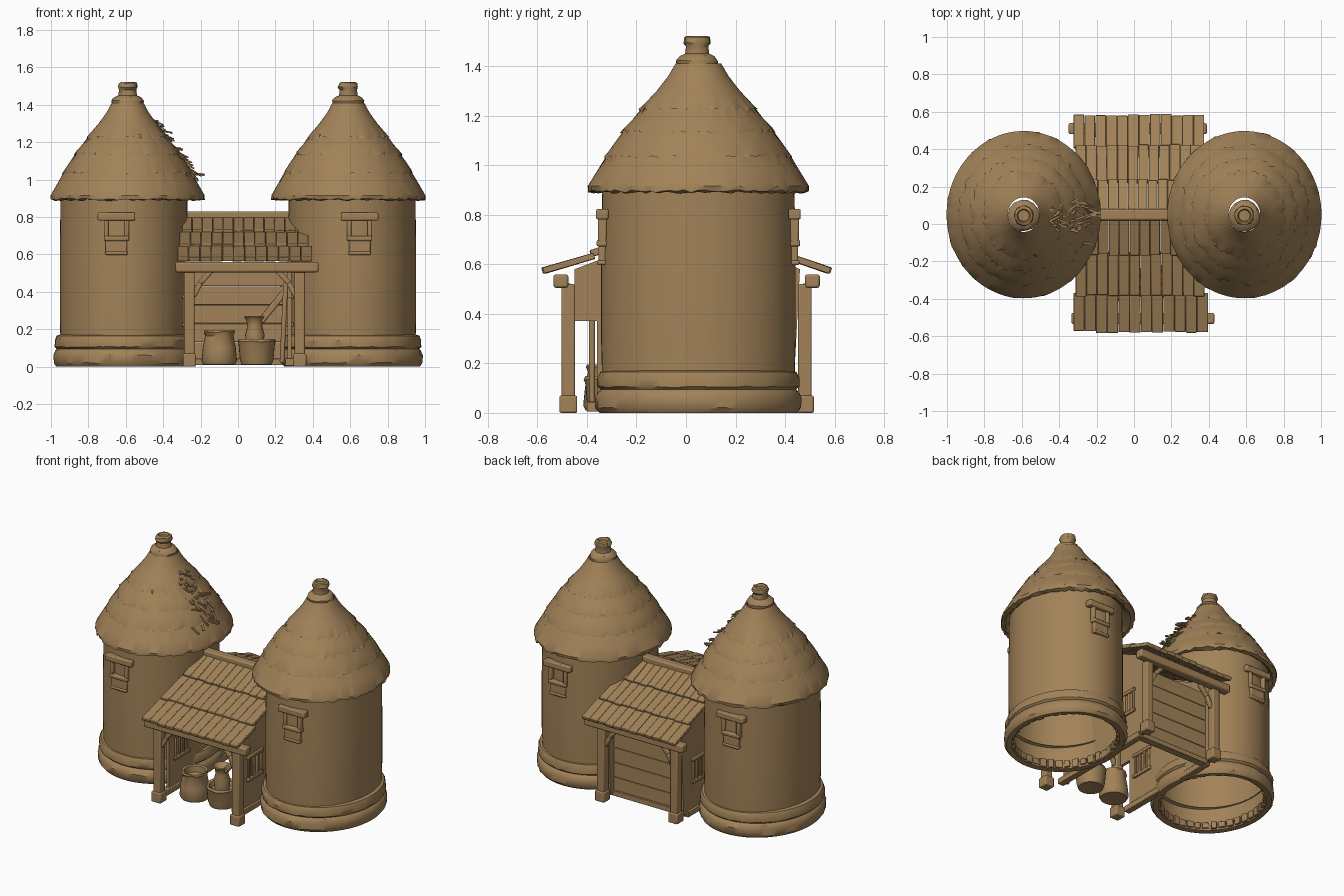
import bpy, bmesh, math, random
from mathutils import Vector, Matrix

if "Cube" in bpy.data.objects:
    bpy.data.objects.remove(bpy.data.objects["Cube"])
random.seed(4)

CLAY = bpy.data.materials.new("clay_brown")
CLAY.diffuse_color = (0.36, 0.225, 0.098, 1)
CLAY.use_nodes = True
CLAY.node_tree.nodes["Principled BSDF"].inputs["Base Color"].default_value = CLAY.diffuse_color


def finish(name, bm, smooth=True, bevel=0.0):
    bmesh.ops.recalc_face_normals(bm, faces=bm.faces)
    me = bpy.data.meshes.new(name)
    bm.to_mesh(me)
    bm.free()
    ob = bpy.data.objects.new(name, me)
    bpy.context.collection.objects.link(ob)
    me.materials.append(CLAY)
    if bevel:
        mod = ob.modifiers.new("bevel", 'BEVEL')
        mod.width, mod.segments = bevel, 2
    if smooth:
        bpy.ops.object.select_all(action='DESELECT')
        ob.select_set(True)
        bpy.context.view_layer.objects.active = ob
        bpy.ops.object.shade_smooth_by_angle(angle=math.radians(35))
    return ob


def lathe(name, prof, center, ratio=1.0, n=64, jitter=None, cap=False):
    """Revolve (radius, z) points; ratio stretches y; jitter roughens listed rows."""
    bm = bmesh.new()
    rows = []
    for i, (r, z) in enumerate(prof):
        row = []
        for k in range(n):
            a = 2 * math.pi * k / n
            j = (jitter or {}).get(i, 0)
            rr = r + random.uniform(-j, j)
            row.append(bm.verts.new((center[0] + rr * math.cos(a),
                                     center[1] + rr * ratio * math.sin(a),
                                     z + random.uniform(-j, j))))
        rows.append(row)
    for a, b in zip(rows, rows[1:]):
        for k in range(n):
            bm.faces.new((a[k], a[(k + 1) % n], b[(k + 1) % n], b[k]))
    if cap:
        bm.faces.new(rows[-1])
    return finish(name, bm)


def add_box(bm, c, size, rot=None):
    m = Matrix.Translation(c) @ (rot or Matrix()) @ Matrix.Diagonal((*size, 1))
    bmesh.ops.create_cube(bm, size=1, matrix=m)


def add_beam(bm, a, b, w, h):
    a, b = Vector(a), Vector(b)
    d = b - a
    add_box(bm, (a + b) / 2, (w, h, d.length), d.to_track_quat('Z', 'Y').to_matrix().to_4x4())


# Towers: wall, stone foot, layered thatch roof, windows
ROOF = [(0.335, 0.93), (0.385, 0.89), (0.41, 0.895), (0.412, 0.915), (0.375, 0.98), (0.335, 1.045),
        (0.345, 1.03), (0.338, 1.05), (0.305, 1.10), (0.272, 1.145),
        (0.284, 1.13), (0.276, 1.15), (0.24, 1.19), (0.205, 1.235),
        (0.215, 1.222), (0.207, 1.24), (0.155, 1.30), (0.112, 1.36), (0.085, 1.41)]
LIPS = {1: .006, 2: .006, 5: .004, 6: .008, 9: .004, 10: .008, 13: .004, 14: .008}
FINIAL = [(0.06, 1.39), (0.082, 1.395), (0.085, 1.42), (0.072, 1.44), (0.05, 1.45), (0.046, 1.48),
          (0.054, 1.495), (0.05, 1.515), (0.036, 1.522), (0.03, 1.505)]
FOOT = [(0.325, 0.04), (0.33, 0.004), (0.362, 0.0), (0.376, 0.02), (0.378, 0.06), (0.366, 0.088),
        (0.358, 0.094), (0.37, 0.105), (0.371, 0.14), (0.36, 0.165), (0.335, 0.174)]
for s, side in ((-1, "left"), (1, "right")):
    cx = 0.61 * s
    lathe(side + "_tower_wall", [(0.337, 0.02), (0.343, 0.3), (0.343, 0.6), (0.338, 0.95)],
          (cx, 0.05), 1.145)
    lathe(side + "_tower_foot", FOOT, (cx, 0.05), 1.1, jitter={3: .003, 4: .004, 7: .003, 8: .004})
    lathe(side + "_thatch_roof", ROOF, (0.59 * s, 0.05), 1.085, n=96, jitter=LIPS)
    lathe(side + "_roof_finial", FINIAL, (0.59 * s, 0.045), 1.0, n=14,
          jitter={2: .004, 6: .004, 7: .004}, cap=True)
    # foundation stones lining the open underside
    bm = bmesh.new()
    for k in range(40):
        a = 2 * math.pi * k / 40
        add_box(bm, (cx + 0.325 * math.cos(a), 0.05 + 0.365 * math.sin(a), 0.035),
                (random.uniform(.02, .035), random.uniform(.035, .048), random.uniform(.04, .06)),
                Matrix.Rotation(a, 4, 'Z'))
    finish(side + "_foundation_stones", bm, bevel=.004)
    # windows at front and back: lintel, jambs, sill block
    for f, end in ((-1, "front"), (1, "back")):
        wx = 0.65 * s
        y = 0.05 + f * 0.388
        bm = bmesh.new()
        add_box(bm, (wx, y, 0.802), (0.2, 0.05, 0.042))
        for d in (-1, 1):
            add_box(bm, (wx + d * 0.055, y, 0.735), (0.024, 0.036, 0.1))
        add_box(bm, (wx, y, 0.685), (0.135, 0.046, 0.026))
        add_box(bm, (wx, y, 0.64), (0.115, 0.03, 0.07))
        add_box(bm, (wx, y, 0.607), (0.12, 0.04, 0.02))
        finish(f"{side}_{end}_window", bm, bevel=.007)

# Torn straw on the left roof, facing the shed
bm = bmesh.new()
for k in range(60):
    t = random.random()
    z = 1.02 + 0.3 * t
    r = 0.36 - 0.225 * t
    a = random.uniform(-0.45, 0.25)
    p = Vector((-0.59 + r * math.cos(a), 0.05 + r * math.sin(a), z))
    q = p + Vector((random.uniform(.02, .065), random.uniform(-.03, .03), random.uniform(-.045, .0)))
    add_beam(bm, p - (q - p) * .4, q, .012, .007)
finish("torn_straw", bm, smooth=False)

# Shed roof: three overlapping rows of boards on each slope
STEPS = [(0.0, 0.80), (0.20, 0.715), (0.42, 0.64), (0.625, 0.57)]
for f, end in ((-1, "front"), (1, "back")):
    bm = bmesh.new()
    for i, ((u0, z0), (u1, z1)) in enumerate(zip(STEPS, STEPS[1:])):
        if f > 0:
            u0, u1 = u0 * 0.85, u1 * 0.85
        x0 = -0.30 - 0.012 * i
        x1 = (0.36 if f < 0 else 0.34) + 0.018 * i
        n = 12
        w = (x1 - x0) / n
        for k in range(n):
            e = random.uniform(-.006, .006)
            a = Vector((x0 + (k + .5) * w, 0.05 + f * u0, z0 - 0.006))
            b = Vector((a.x, 0.05 + f * (u1 + .012 * (i < 2) + e), z1 + 0.004))
            d = b - a
            add_box(bm, (a + b) / 2, (w * 0.985, d.length, 0.026 + random.uniform(-.003, .003)),
                    Matrix.Rotation(math.atan2(d.z, d.y), 4, 'X'))
    finish(f"shed_{end}_roof", bm, bevel=.004)
bm = bmesh.new()
add_beam(bm, (-0.3, 0.05, 0.805), (0.3, 0.05, 0.805), 0.06, 0.05)
finish("ridge_beam", bm, bevel=.01)

# Timber frame: eave beams, posts, feet and braces
for f, y, xs, xe, end in ((-1, -0.475, (-0.26, 0.33), (-0.335, 0.43), "front"),
                          (1, 0.48, (-0.26, 0.29), (-0.35, 0.39), "back")):
    bm = bmesh.new()
    add_beam(bm, (xe[0], y + f * 0.03, 0.532), (xe[1], y + f * 0.03, 0.532), 0.06, 0.055)
    finish(end + "_eave_beam", bm, bevel=.01)
    for x, d, side in ((xs[0], 1, "left"), (xs[1], -1, "right")):
        bm = bmesh.new()
        add_box(bm, (x, y, 0.27), (0.055, 0.055, 0.5))
        add_box(bm, (x, y, 0.035), (0.07, 0.072, 0.07))
        add_beam(bm, (x + d * .02, y, 0.375), (x + d * 0.06, y, 0.45), 0.028, 0.028)
        add_beam(bm, (x + d * .055, y, 0.445), (x + d * 0.12, y, 0.515), 0.028, 0.028)
        finish(f"{end}_{side}_post", bm, bevel=.007)

# Shed side walls with barred windows
SIDE = [(-.36, .02), (.43, .02), (.46, .58), (.05, .77), (-.45, .58), (-.45, .37), (-.36, .37)]
for s, side in ((-1, "left"), (1, "right")):
    bm = bmesh.new()
    face = bm.faces.new([bm.verts.new((s * 0.275 - 0.01, y, z)) for y, z in SIDE])
    ext = bmesh.ops.extrude_face_region(bm, geom=[face])
    bmesh.ops.translate(bm, vec=(0.02, 0, 0), verts=[v for v in ext['geom'] if isinstance(v, bmesh.types.BMVert)])
    finish(side + "_shed_wall", bm, smooth=False)
    bm = bmesh.new()
    for y in (-0.23, 0.27):
        for dz in (-.075, .075):
            add_box(bm, (s * 0.275, y, 0.3 + dz), (0.05, 0.17, 0.022))
        for k in range(4):
            add_box(bm, (s * 0.275, y - .066 + .044 * k, 0.3), (0.04, 0.018, 0.15))
    add_box(bm, (s * 0.275, 0, 0.025), (0.045, 0.8, 0.04))
    finish(side + "_barred_windows", bm, bevel=.004)

# Back wall of planks on a sill
bm = bmesh.new()
for k in range(5):
    add_box(bm, (0, 0.38, 0.08 + 0.1 * k), (0.54, 0.024, 0.099))
add_box(bm, (0, 0.38, 0.025), (0.54, 0.05, 0.035))
finish("back_wall", bm, bevel=.003)

# Storage vessels and leaning pole
lathe("tall_pot", [(0, .015), (.085, .01), (.095, .03), (.088, .1), (.076, .165), (.084, .185),
                   (.08, .195), (.066, .19), (.062, .15), (0, .14)], (-.1, -.32), n=28, jitter={5: .004})
lathe("wide_pot", [(0, .015), (.08, .01), (.09, .04), (.097, .12), (.102, .135), (.096, .148),
                   (.08, .14), (.07, .115), (0, .11)], (.1, -.31), n=28, jitter={4: .003})
lathe("jug", [(0, .1), (.045, .11), (.052, .17), (.04, .215), (.046, .25), (.058, .265),
              (.052, .27), (.035, .25), (0, .24)], (.09, -.3), n=20)
bm = bmesh.new()
add_beam(bm, (0.12, -.31, .24), (0.25, -.3, .40), .035, .035)
add_beam(bm, (0.235, -.38, .02), (0.255, -.38, .45), .025, .025)
finish("leaning_poles", bm, bevel=.008)
